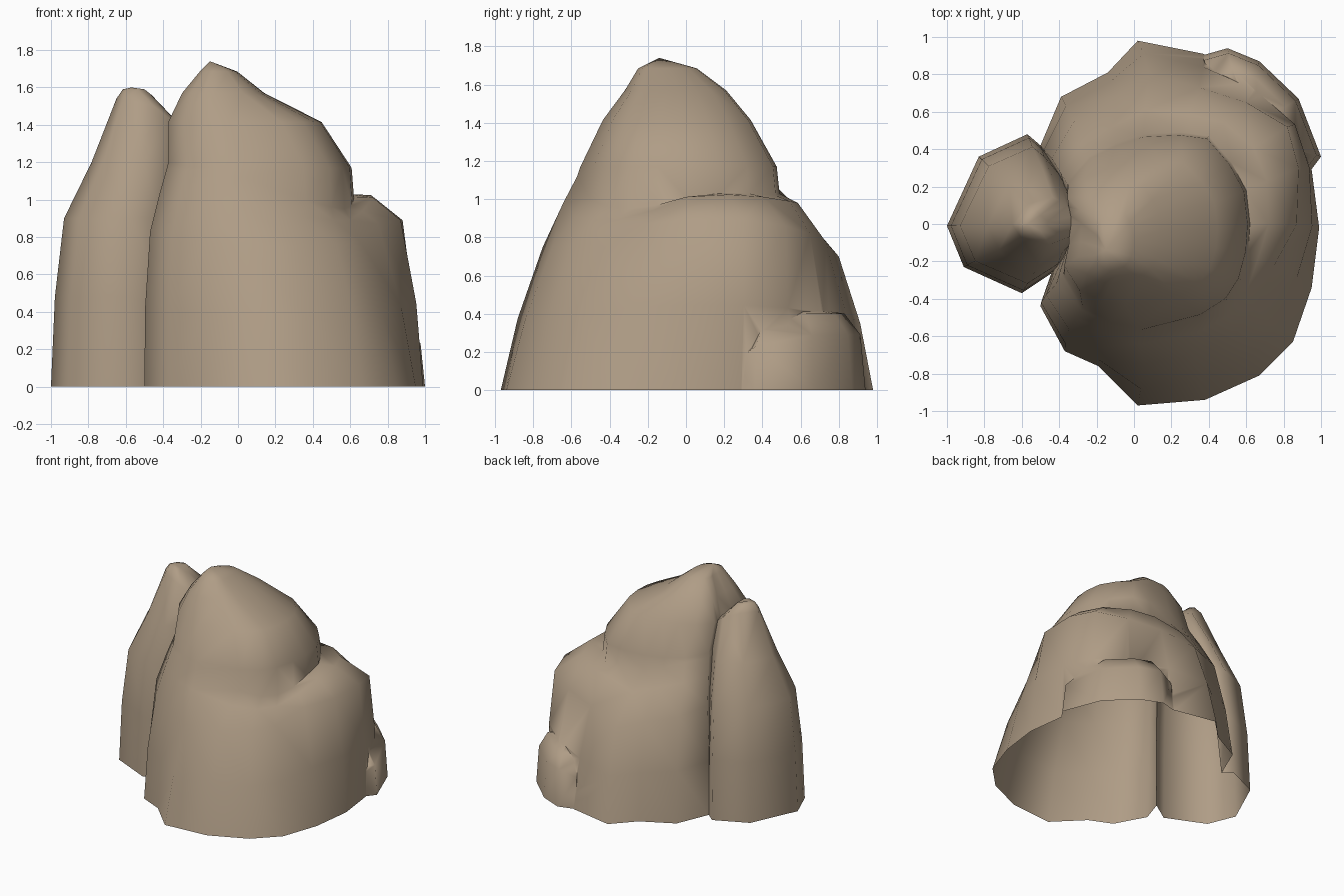
import bpy, bmesh, math
from mathutils import Vector

if "Cube" in bpy.data.objects:
    bpy.data.objects.remove(bpy.data.objects["Cube"])

stone = bpy.data.materials.new("warm_stone")
stone.diffuse_color = (0.43, 0.335, 0.238, 1)
stone.use_nodes = True
stone.node_tree.nodes["Principled BSDF"].inputs["Base Color"].default_value = stone.diffuse_color


def loft(name, rings, tip):
    """Closed solid through rings of equal point count, ending in a tip."""
    bm = bmesh.new()
    rows = [[bm.verts.new(p) for p in ring] for ring in rings]
    n = len(rows[0])
    bm.faces.new(rows[0][::-1])
    for a, b in zip(rows, rows[1:]):
        for i in range(n):
            j = (i + 1) % n
            bm.faces.new((a[i], a[j], b[j], b[i]))
    t = bm.verts.new(tip)
    for i in range(n):
        bm.faces.new((rows[-1][i], rows[-1][(i + 1) % n], t))
    bmesh.ops.triangulate(bm, faces=bm.faces[:])
    bmesh.ops.recalc_face_normals(bm, faces=bm.faces[:])
    me = bpy.data.meshes.new(name)
    bm.to_mesh(me)
    bm.free()
    me.materials.append(stone)
    ob = bpy.data.objects.new(name, me)
    bpy.context.collection.objects.link(ob)
    return ob


def scaled(outline, z, c=(0, 0), sx=1.0, sy=1.0):
    return [Vector((c[0] + (p[0] - c[0]) * sx, c[1] + (p[1] - c[1]) * sy, z)) for p in outline]


# main rock: ground outline, shoulder ledge and foot of the dome
ground = [(.02, -.97), (.38, -.94), (.67, -.81), (.85, -.63), (.95, -.34), (.99, -.02),
          (.95, .29), (.86, .52), (.66, .75), (.37, .91), (.02, .98), (-.14, .81),
          (-.39, .68), (-.50, .42), (-.38, .10), (-.42, -.20), (-.50, -.44),
          (-.37, -.68), (-.19, -.76)]
ledge = [(.05, -.75, .75), (.32, -.70, .75), (.53, -.60, .76), (.65, -.45, .78),
         (.75, -.22, .87), (.87, 0, .89), (.88, .30, .89), (.82, .52, .86), (.60, .65, .82),
         (.35, .73, .78), (.08, .80, .70), (-.10, .68, .75), (-.32, .55, .80),
         (-.44, .35, .85), (-.34, .10, .85), (-.38, -.18, .85), (-.47, -.38, .83),
         (-.35, -.56, .80), (-.17, -.66, .78)]
dome = [(.02, -.57, 1.12), (.36, -.50, 1.0), (.50, -.41, .96), (.57, -.30, .95),
        (.61, -.15, .97), (.62, 0, 1.01), (.60, .18, 1.03), (.52, .33, 1.03), (.40, .47, 1.02),
        (.25, .49, 1.03), (.05, .48, 1.06), (-.10, .43, 1.1), (-.24, .36, 1.15),
        (-.36, .22, 1.17), (-.34, .08, 1.2), (-.35, -.12, 1.2), (-.38, -.28, 1.17),
        (-.28, -.46, 1.15), (-.13, -.54, 1.13)]
base = scaled(ground, 0)
ledge = [Vector(p) for p in ledge]
dome = [Vector(p) for p in dome]
mid = [a.lerp(b, .5) for a, b in zip(base, ledge)]
mid = [Vector((p.x * 1.025, p.y * 1.025, p.z)) for p in mid]
# rounded top of the shoulder, fuller on the right and back
brow = [a.lerp(b, .6) + Vector((0, 0, .05 if 4 < i < 10 else .01))
        for i, (a, b) in enumerate(zip(ledge, dome))]
rings = [scaled(ground, -.1), base, mid, ledge, brow, dome]
# dome rings shrink toward the peak
rings.append([Vector((p.x * .98, p.y * .97, max(1.17, p.z + .03))) for p in dome])
for z, c, sx, sy in ((1.415, (-.34, -.07), .82, .73), (1.57, (-.235, -.07), .44, .5),
                     (1.685, (-.16, -.12), .2, .29)):
    rings.append(scaled(dome, z, c, sx, sy))
rock = loft("rock_formation", rings, (-.15, -.14, 1.74))

# left spire, its crest running down into the main rock
spire_out = [(-1, -.01), (-.91, -.23), (-.60, -.37), (-.42, -.25), (-.25, -.06),
             (-.22, .08), (-.42, .32), (-.50, .42), (-.57, .48), (-.83, .36)]
c = (-.3, 0)
spire_rings = [scaled(spire_out, z, c, sx, sy) for z, sx, sy in (
    (-.13, 1, 1), (0, 1, 1), (.48, .97, .96), (.9, .9, .86), (1.2, .69, .6), (1.54, .5, .3))]
spire_rings.append(scaled(spire_out, 1.59, (-.52, 0), .2, .15))
for p in spire_rings[-2] + spire_rings[-1]:
    p.z -= max(0, p.x + .5) * .8
spire = loft("left_spire", spire_rings, (-.57, 0, 1.6))

# low lump at the back right foot, sloping down toward its right end
lump_out = [(.91, .24), (1.0, .36), (.88, .67), (.67, .87), (.50, .94), (.36, .90), (.5, .4)]
lump_rings = [scaled(lump_out, z, (.6, .5), s, s) for z, s in (
    (-.16, 1), (0, 1), (.29, .94), (.40, .75))]
for ring in lump_rings[2:]:
    for p, f in zip(ring, (.5, .8, 1, 1, 1, .85, 1)):
        p.z *= f
lump = loft("foot_lump", lump_rings, (.66, .58, .44))

# merge the rocks into one shell
bpy.context.view_layer.objects.active = rock
rock.select_set(True)
for part in (spire, lump):
    m = rock.modifiers.new("merge", 'BOOLEAN')
    m.operation = 'UNION'
    m.solver = 'EXACT'
    m.object = part
    bpy.ops.object.modifier_apply(modifier=m.name)
    bpy.data.objects.remove(part)

# cut at the ground, leaving the underside open
bm = bmesh.new()
bm.from_mesh(rock.data)
bmesh.ops.bisect_plane(bm, geom=bm.verts[:] + bm.edges[:] + bm.faces[:], dist=1e-5,
                       plane_co=(0, 0, 0), plane_no=(0, 0, 1), clear_inner=True)
bm.to_mesh(rock.data)
bm.free()
bpy.ops.object.shade_smooth_by_angle(angle=math.radians(70))
